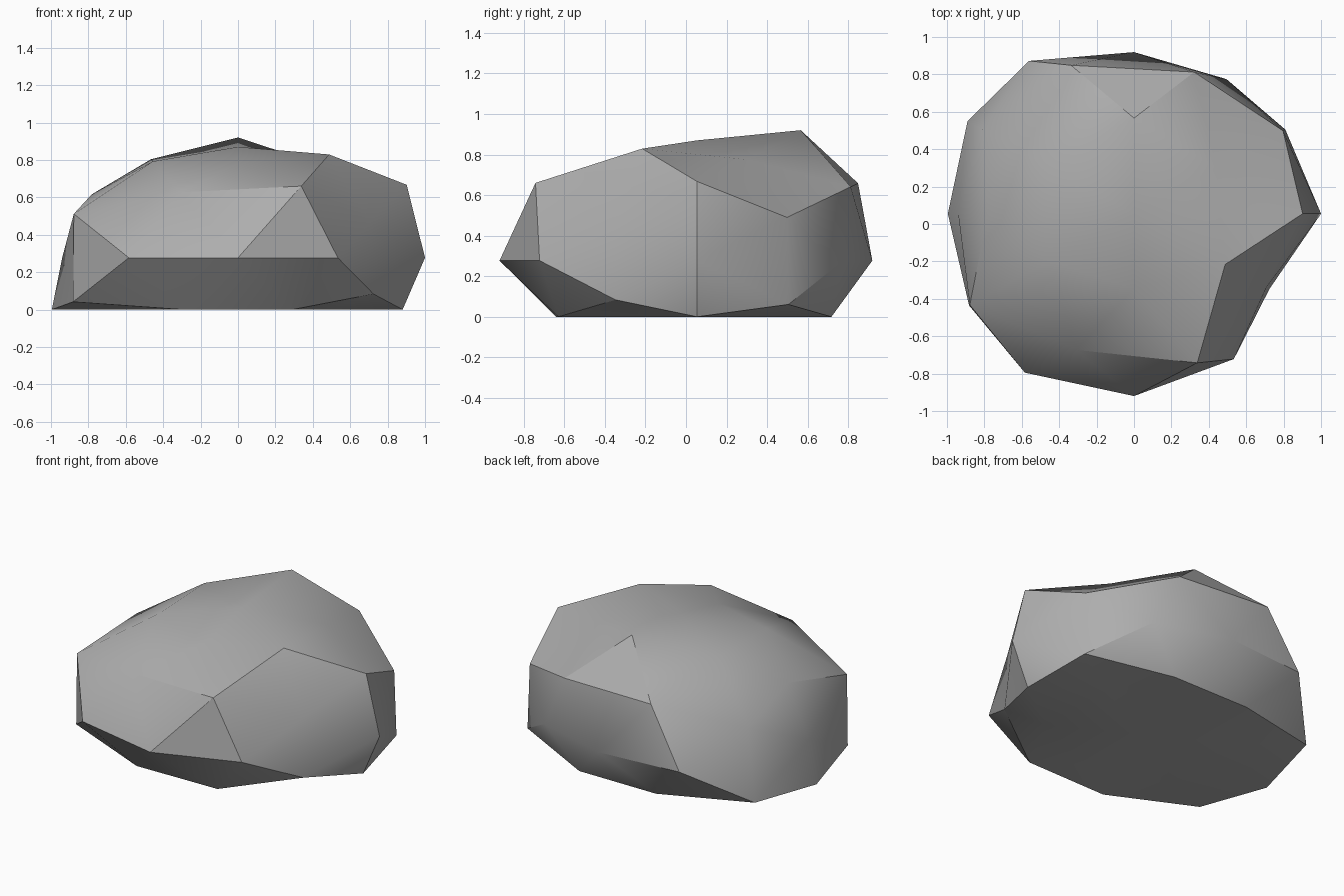
import bpy
import bmesh
import math
from mathutils import Vector

default_cube = bpy.data.objects.get("Cube")
if default_cube:
    bpy.data.objects.remove(default_cube, do_unlink=True)

CENTRE = Vector((0.0, 0.055, 0.277))
STRETCH = Vector((1.0, 0.9, 0.7))

# Directions of a once-divided icosahedron, each with one radius per sign choice
A, B = 0.526, 0.851
C, E, D = 0.309, 0.5, 0.809
RADII = [
    ((1, 0, 0), (1.0, 0.94)),
    ((0, 1, 0), (0.96, 1.083)),
    ((0, 0, 1), (0.847, 1)),
    ((A, B, 0), (0.94, 1.015, 1.067, 1.11)),
    ((0, A, B), (1.08, 1, 0.845, 1)),
    ((B, 0, A), (1.06, 1.035, 0.92, 1.17)),
    ((C, D, E), (1.04, 0.91, 1.095, 0.94, 1.09, 0.91, 1, 0.955)),
    ((E, C, D), (0.88, 1, 0.975, 1, 0.93, 1, 0.91, 1)),
    ((D, E, C), (0.985, 1, 0.875, 0.895, 1, 1.1, 1.085, 1.09)),
]


def signed_copies(direction):
    """All sign choices of a direction, positive first, last axis fastest."""
    copies = [()]
    for part in direction:
        options = (part, -part) if part else (0,)
        copies = [copy + (option,) for copy in copies for option in options]
    return [Vector(copy).normalized() for copy in copies]


def stone_material(name, value):
    material = bpy.data.materials.new(name)
    colour = (value, value, value, 1.0)
    material.use_nodes = True
    material.diffuse_color = colour
    shader = material.node_tree.nodes["Principled BSDF"]
    shader.inputs["Base Color"].default_value = colour
    shader.inputs["Roughness"].default_value = 0.9
    return material


# Faceted ball: the hull of the unit directions
bm = bmesh.new()
radius_of = {}
for direction, radii in RADII:
    for unit, radius in zip(signed_copies(direction), radii):
        radius_of[bm.verts.new(unit)] = radius
bmesh.ops.convex_hull(bm, input=list(bm.verts))
bmesh.ops.recalc_face_normals(bm, faces=list(bm.faces))

# Push the corners in and out, squash, then flatten the underside
for vert, radius in radius_of.items():
    vert.co = CENTRE + vert.co * radius * STRETCH
    vert.co.z = max(vert.co.z, 0.0)

mesh = bpy.data.meshes.new("boulder")
bm.to_mesh(mesh)
bm.free()
mesh.materials.append(stone_material("stone grey", 0.42))

# Soft facets with crisp ridges
boulder = bpy.data.objects.new("boulder", mesh)
bpy.context.collection.objects.link(boulder)
bpy.ops.object.select_all(action="DESELECT")
boulder.select_set(True)
bpy.context.view_layer.objects.active = boulder
bpy.ops.object.shade_smooth_by_angle(angle=math.radians(30))
